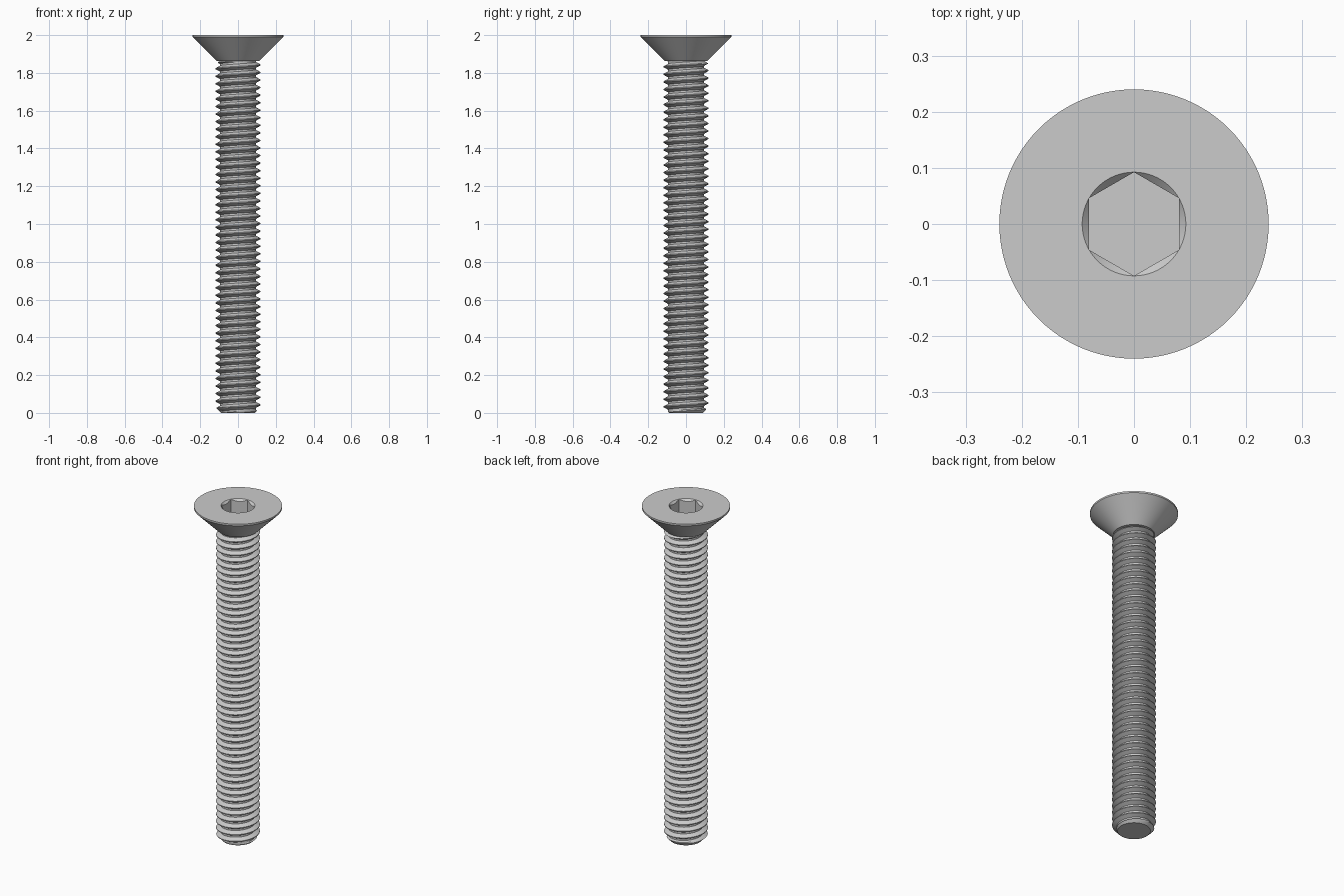
import bpy, bmesh, math

cube = bpy.data.objects.get("Cube")
if cube:
    bpy.data.objects.remove(cube, do_unlink=True)

HEAD_BOTTOM = 1.863
CREST, ROOT = 0.119, 0.095
PITCH = 0.04

steel = bpy.data.materials.new("grey_steel")
steel.use_nodes = True
colour = (0.6, 0.6, 0.6, 1)
steel.diffuse_color = colour
steel.node_tree.nodes["Principled BSDF"].inputs["Base Color"].default_value = colour


def finish(bm, name):
    """Weld, cap, orient and shade a mesh, then link it as an object."""
    bmesh.ops.remove_doubles(bm, verts=bm.verts, dist=1e-5)
    bmesh.ops.holes_fill(bm, edges=[e for e in bm.edges if e.is_boundary], sides=0)
    bmesh.ops.recalc_face_normals(bm, faces=bm.faces)
    mesh = bpy.data.meshes.new(name)
    bm.to_mesh(mesh)
    bm.free()
    mesh.materials.append(steel)
    obj = bpy.data.objects.new(name, mesh)
    bpy.context.collection.objects.link(obj)
    bpy.ops.object.select_all(action='DESELECT')
    obj.select_set(True)
    bpy.context.view_layer.objects.active = obj
    bpy.ops.object.shade_smooth_by_angle(angle=math.radians(25))
    return obj


def threaded_shank(segments=48):
    # One pitch of the thread: (fraction of pitch, radius)
    mid = (CREST + ROOT) / 2
    profile = [(0, CREST), (0.12, CREST), (0.28, mid),
               (0.44, ROOT), (0.68, ROOT), (0.84, mid)]
    rows = len(profile)
    turns = math.ceil(HEAD_BOTTOM / PITCH) + 4
    bm = bmesh.new()
    columns = []
    for i in range(segments + 1):
        angle = math.tau * i / segments
        column = []
        for j in range(turns * rows):
            frac, r = profile[j % rows]
            z = PITCH * (j // rows - 2 + frac + i / segments)
            z = min(max(z, 0), HEAD_BOTTOM + 0.01)
            # Chamfered tip and run-out under the head
            r = min(r, 0.09 + z, 0.098 + 1.5 * max(0, HEAD_BOTTOM - z))
            column.append(bm.verts.new((r * math.cos(angle), r * math.sin(angle), z)))
        columns.append(column)
    for a, b in zip(columns, columns[1:]):
        for j in range(turns * rows - 1):
            bm.faces.new((a[j], b[j], b[j + 1], a[j + 1]))
    return finish(bm, "threaded_shank")


def countersunk_head(segments=96):
    rim = 0.08 / math.cos(math.pi / 6)

    def hexagon(angle):
        sector = math.pi / 3
        return 0.08 / math.cos((angle + sector / 2) % sector - sector / 2)

    bm = bmesh.new()
    loops = []
    for i in range(segments):
        angle = math.tau * i / segments
        h = hexagon(angle)
        # Cone, rim, top face, socket chamfer, socket wall
        section = [(0.113, HEAD_BOTTOM), (0.24, 1.99), (0.24, 2), (rim, 2),
                   (h, 2 - (rim - h)), (h, 1.9)]
        loops.append([bm.verts.new((r * math.cos(angle), r * math.sin(angle), z))
                      for r, z in section])
    for i, a in enumerate(loops):
        b = loops[(i + 1) % segments]
        for j in range(len(a) - 1):
            bm.faces.new((a[j], b[j], b[j + 1], a[j + 1]))
    return finish(bm, "countersunk_head")


threaded_shank()
countersunk_head()
